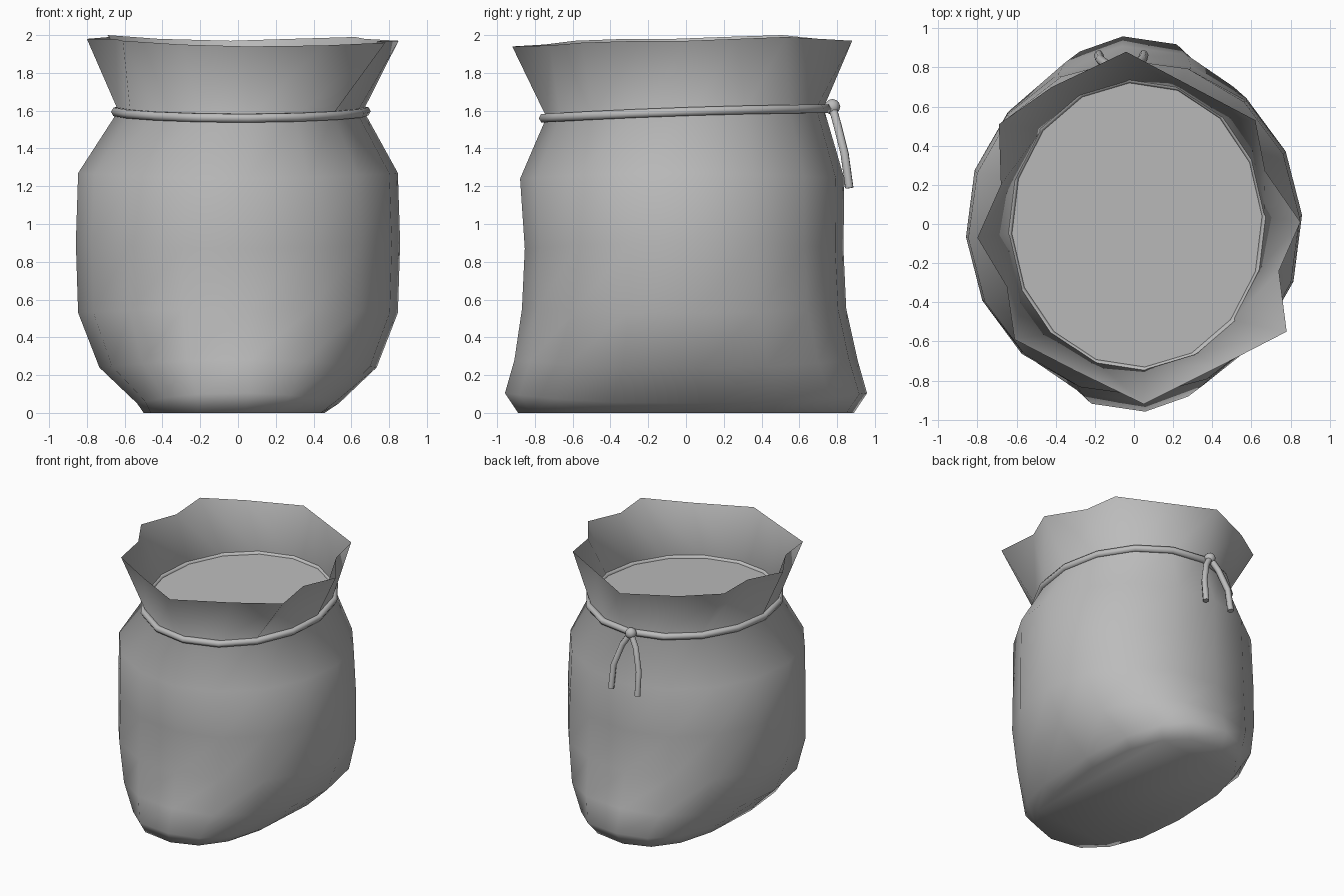
import bpy
import bmesh
from math import sin, cos, pi, radians
from mathutils import Vector

cube = bpy.data.objects.get("Cube")
if cube:
    bpy.data.objects.remove(cube, do_unlink=True)

SIDES = 16

grey = bpy.data.materials.new("plain grey")
grey.use_nodes = True
grey.diffuse_color = (0.5, 0.5, 0.5, 1)
grey.node_tree.nodes["Principled BSDF"].inputs["Base Color"].default_value = (0.5, 0.5, 0.5, 1)


def finish(name, bm, smooth=True):
    mesh = bpy.data.meshes.new(name)
    bmesh.ops.recalc_face_normals(bm, faces=bm.faces)
    bm.to_mesh(mesh)
    bm.free()
    for poly in mesh.polygons:
        poly.use_smooth = smooth
    mesh.materials.append(grey)
    obj = bpy.data.objects.new(name, mesh)
    bpy.context.collection.objects.link(obj)
    return obj


def ring(z, rx, ry, power=1.0, tilt=0.0, cx=0.0, cy=0.0, lift=0.0):
    """Rounded-box ring; tilt raises the back, lift raises front and back."""
    points = []
    for i in range(SIDES):
        a = 2 * pi * i / SIDES + radians(3.5)
        c, s = cos(a), sin(a)
        x = rx * abs(c) ** power * (1 if c > 0 else -1)
        y = ry * abs(s) ** power * (1 if s > 0 else -1)
        points.append(Vector((cx + x, cy + y, z + tilt * s + lift * s * s)))
    return points


def loft(bm, rings):
    rows = [[bm.verts.new(p) for p in r] for r in rings]
    for low, high in zip(rows, rows[1:]):
        for i in range(SIDES):
            j = (i + 1) % SIDES
            bm.faces.new((low[i], low[j], high[j], high[i]))
    return rows


# Body: wide front to back at the base, rounder towards the neck
neck = ring(1.6, 0.65, 0.735, 1.0, 0.025, 0.015, -0.005, -0.01)
body_rings = [
    ring(0.0, 0.48, 0.89, 0.8, cx=-0.02),
    ring(0.05, 0.535, 0.96, 0.8, lift=0.055),
    ring(0.24, 0.735, 0.91, 0.9, lift=0.04),
    ring(0.53, 0.848, 0.86, 0.95, 0.0, 0.0, -0.01, 0.02),
    ring(0.9, 0.86, 0.845, 0.97, 0.0, 0.0, -0.01, -0.03),
    ring(1.27, 0.848, 0.86, 1.0, 0.0, 0.0, -0.02, -0.03),
    neck,
]

# Flared uneven collar, counter-clockwise from +x
rim_xy = [(.85, .01), (.67, .27), (.62, .53), (.28, .71),
          (-.04, .88), (-.42, .70), (-.69, .51), (-.68, .20),
          (-.80, -.07), (-.65, -.32), (-.61, -.59), (-.30, -.75),
          (.05, -.92), (.45, -.72), (.78, -.55), (.74, -.24)]
rim_z = [1.97, 1.98, 1.99, 1.98, 1.97, 1.98, 2.0, 1.99,
         1.98, 1.98, 1.97, 1.95, 1.94, 1.945, 1.96, 1.97]
rim = [Vector((x, y, z)) for (x, y), z in zip(rim_xy, rim_z)]

bm = bmesh.new()
rows = loft(bm, body_rings + [rim])
bm.faces.new(rows[0][::-1])
finish("sack_body", bm)

# Flat top of the contents, level with the neck
bm = bmesh.new()
bm.faces.new([bm.verts.new(p) for p in neck])
fill = finish("sack_filling", bm, smooth=False)
if fill.data.polygons[0].normal.z < 0:
    fill.data.flip_normals()


def cord(name, points, radius, closed=False):
    curve = bpy.data.curves.new(name, "CURVE")
    curve.dimensions = "3D"
    curve.bevel_depth = radius
    curve.bevel_resolution = 1
    curve.use_fill_caps = True
    spline = curve.splines.new("POLY")
    spline.points.add(len(points) - 1)
    for sp, p in zip(spline.points, points):
        sp.co = (*p, 1)
    spline.use_cyclic_u = closed
    spline.use_smooth = True
    curve.materials.append(grey)
    obj = bpy.data.objects.new(name, curve)
    bpy.context.collection.objects.link(obj)


# Tie around the neck, with two loose ends at the back
cord("neck_tie", [Vector((p.x * 1.02, p.y * 1.02, p.z - 0.005)) for p in neck], 0.026, True)
knot = Vector((-0.06, 0.775, 1.62))
for name, x in (("tie_end_left", 0.05), ("tie_end_right", -0.18)):
    mid = (knot.x + x) / 2
    cord(name, [knot, (mid, 0.80, 1.53), (x - 0.1 * (x - mid), 0.84, 1.37), (x, 0.865, 1.19)], 0.024)

# Knot
bm = bmesh.new()
bmesh.ops.create_icosphere(bm, subdivisions=2, radius=0.042)
bmesh.ops.translate(bm, verts=bm.verts, vec=knot)
finish("tie_knot", bm)
